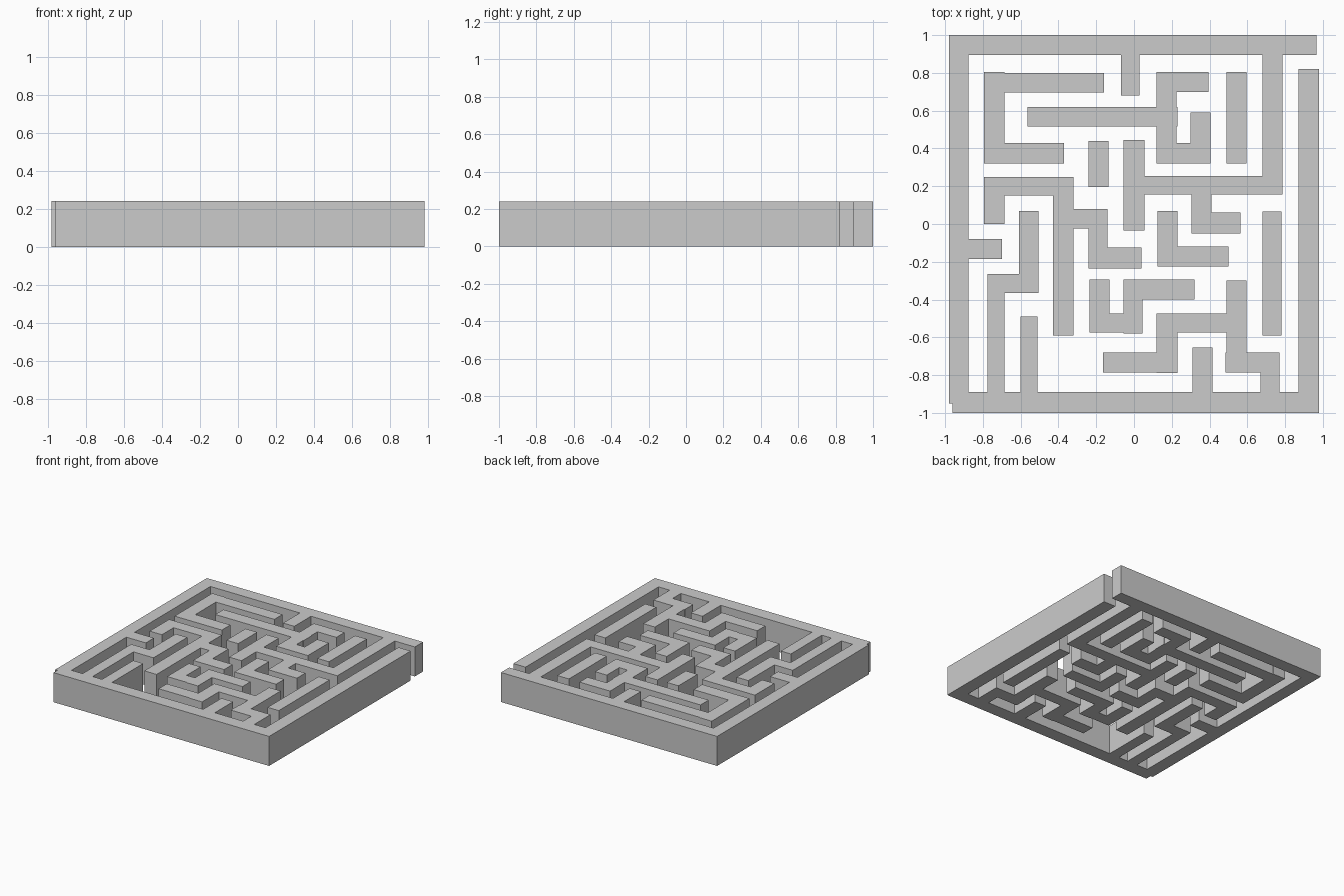
import bpy
import bmesh

HEIGHT = 0.24


def wall(name, rects):
    """Extruded union of rectangles (x0, x1, y0, y1), with no inner faces."""
    xs = sorted({v for r in rects for v in r[:2]})
    ys = sorted({v for r in rects for v in r[2:]})
    bm = bmesh.new()
    grid = {}

    def vert(i, j):
        if (i, j) not in grid:
            grid[i, j] = bm.verts.new((xs[i], ys[j], 0))
        return grid[i, j]

    for i in range(len(xs) - 1):
        for j in range(len(ys) - 1):
            cx, cy = (xs[i] + xs[i + 1]) / 2, (ys[j] + ys[j + 1]) / 2
            if any(a < cx < b and c < cy < d for a, b, c, d in rects):
                bm.faces.new((vert(i, j), vert(i + 1, j), vert(i + 1, j + 1), vert(i, j + 1)))
    bmesh.ops.dissolve_limit(bm, angle_limit=0.01, verts=bm.verts[:], edges=bm.edges[:])
    ext = bmesh.ops.extrude_face_region(bm, geom=bm.faces[:], use_keep_orig=True)
    top = [g for g in ext["geom"] if isinstance(g, bmesh.types.BMVert)]
    bmesh.ops.translate(bm, verts=top, vec=(0, 0, HEIGHT))
    bmesh.ops.recalc_face_normals(bm, faces=bm.faces[:])
    bmesh.ops.triangulate(bm, faces=[f for f in bm.faces if len(f.verts) > 4])
    mesh = bpy.data.meshes.new(name)
    bm.to_mesh(mesh)
    bm.free()
    bpy.context.collection.objects.link(bpy.data.objects.new(name, mesh))


# Outer frame and every branch attached to it
frame = [
    (-0.98, 0.965, 0.895, 1), (-0.98, -0.875, -0.95, 1),
    (-0.96, 0.98, -1, -0.89), (0.87, 0.98, -1, 0.82),
]
top_branches = [
    (-0.07, 0.03, 0.68, 0.9), (0.68, 0.785, 0.155, 0.9), (-0.05, 0.785, 0.155, 0.255),
    (-0.055, 0.055, -0.035, 0.445), (0.305, 0.41, -0.05, 0.16), (0.305, 0.565, -0.05, 0.06),
]
left_branches = [
    (-0.88, -0.70, -0.185, -0.08), (-0.775, -0.685, -0.9, -0.265),
    (-0.775, -0.505, -0.365, -0.265), (-0.61, -0.505, -0.365, 0.07), (-0.6, -0.51, -0.9, -0.49),
]
bottom_branches = [
    (0.31, 0.415, -0.9, -0.655), (0.67, 0.77, -0.9, -0.68), (0.485, 0.77, -0.785, -0.68),
    (0.49, 0.595, -0.785, -0.30), (0.12, 0.595, -0.575, -0.475),
    (0.12, 0.23, -0.79, -0.475), (-0.165, 0.23, -0.785, -0.68),
]
wall("outer_wall", frame + top_branches + left_branches + bottom_branches)

# Free-standing inner walls
wall("upper_left_bracket_wall", [
    (-0.795, -0.685, 0.32, 0.805), (-0.795, -0.16, 0.695, 0.8), (-0.795, -0.37, 0.32, 0.43)])
wall("upper_hook_wall", [
    (-0.565, 0.23, 0.515, 0.62), (0.12, 0.225, 0.32, 0.805), (0.12, 0.395, 0.7, 0.805),
    (0.12, 0.405, 0.32, 0.43), (0.3, 0.405, 0.32, 0.59)])
wall("upper_right_wall", [(0.49, 0.595, 0.32, 0.805)])
wall("centre_short_wall", [(-0.24, -0.135, 0.195, 0.44)])
wall("left_branching_wall", [
    (-0.795, -0.32, 0.15, 0.25), (-0.795, -0.685, 0, 0.25), (-0.43, -0.32, -0.59, 0.25),
    (-0.43, -0.14, -0.025, 0.08), (-0.24, -0.14, -0.235, 0.08), (-0.24, 0.04, -0.235, -0.125)])
wall("centre_corner_wall", [(0.125, 0.23, -0.225, 0.07), (0.125, 0.5, -0.225, -0.12)])
wall("right_straight_wall", [(0.68, 0.78, -0.59, 0.065)])
wall("lower_hook_wall", [
    (-0.235, -0.13, -0.575, -0.295), (-0.235, 0.045, -0.575, -0.475),
    (-0.055, 0.045, -0.58, -0.295), (-0.055, 0.32, -0.4, -0.295)])
